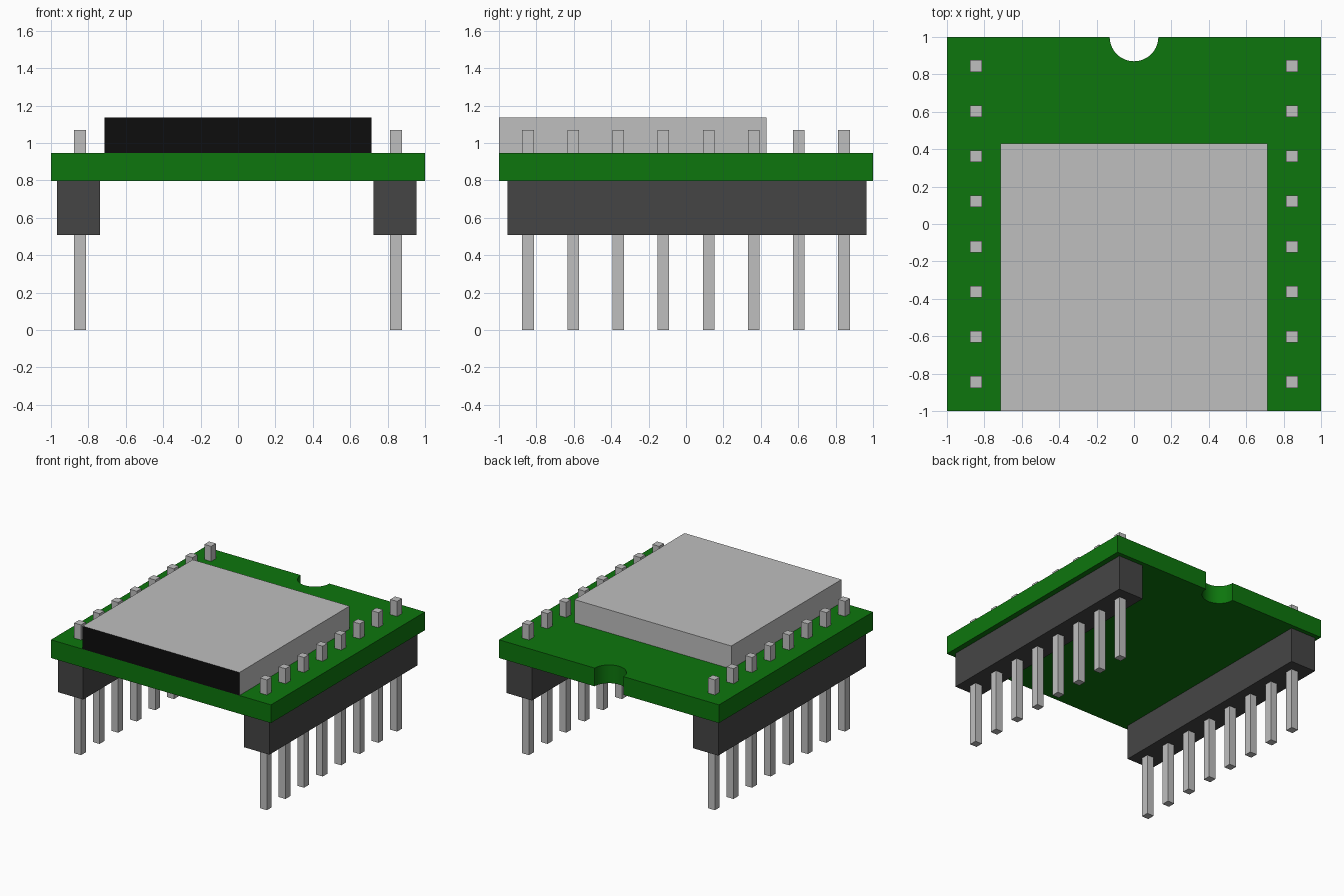
import bpy
import bmesh
import math

cube = bpy.data.objects.get("Cube")
if cube:
    bpy.data.objects.remove(cube, do_unlink=True)


def material(name, rgb):
    mat = bpy.data.materials.new(name)
    mat.use_nodes = True
    colour = (*rgb, 1.0)
    mat.diffuse_color = colour
    mat.node_tree.nodes["Principled BSDF"].inputs["Base Color"].default_value = colour
    return mat


GREEN = material("board green", (0.004, 0.181, 0.004))
SILVER = material("silver metal", (0.52, 0.52, 0.52))
BLACK = material("black", (0.004, 0.004, 0.004))
GREY = material("dark grey plastic", (0.06, 0.06, 0.06))


def finish(name, bm, *mats):
    bmesh.ops.recalc_face_normals(bm, faces=bm.faces)
    mesh = bpy.data.meshes.new(name)
    bm.to_mesh(mesh)
    bm.free()
    for mat in mats:
        mesh.materials.append(mat)
    obj = bpy.data.objects.new(name, mesh)
    bpy.context.collection.objects.link(obj)
    return obj


def box(name, low, high, mat):
    bm = bmesh.new()
    bmesh.ops.create_cube(bm, size=1)
    for v in bm.verts:
        v.co = [(a + b) / 2 + c * (b - a) for a, b, c in zip(low, high, v.co)]
    return finish(name, bm, mat)


# Circuit board: square outline with a half-round notch in the back edge
BOARD_LOW, BOARD_HIGH = 0.796, 0.946
NOTCH_RADIUS, NOTCH_STEPS = 0.13, 32
outline = [(-1, 1), (-1, -1), (1, -1), (1, 1)]
for i in range(NOTCH_STEPS + 1):
    a = -math.pi * i / NOTCH_STEPS
    outline.append((NOTCH_RADIUS * math.cos(a), 1 + NOTCH_RADIUS * math.sin(a)))
bm = bmesh.new()
base = bm.faces.new([bm.verts.new((x, y, BOARD_LOW)) for x, y in outline])
top = bmesh.ops.extrude_face_region(bm, geom=[base])["geom"]
for v in top:
    if isinstance(v, bmesh.types.BMVert):
        v.co.z = BOARD_HIGH
board = finish("circuit_board", bm, GREEN)
# Smooth only the notch wall
bpy.context.view_layer.objects.active = board
board.select_set(True)
bpy.ops.object.shade_smooth_by_angle(angle=math.radians(30))
board.select_set(False)

# Metal module on the board, with a black front face
module = box("module_housing", (-0.713, -1, BOARD_HIGH), (0.713, 0.43, 1.135), SILVER)
module.data.materials.append(BLACK)
for face in module.data.polygons:
    if face.normal.y < -0.9:
        face.material_index = 1

# Header strips below the board, each with a row of eight square pins
PIN_X, PIN_HALF, PIN_COUNT, PIN_END = 0.845, 0.031, 8, 0.845
for side, sign, x0, x1 in (("left", 1, 0.724, 0.954), ("right", -1, -0.969, -0.739)):
    box(f"header_strip_{side}", (x0, -0.955, 0.507), (x1, 0.965, BOARD_LOW), GREY)
    for i in range(PIN_COUNT):
        x = sign * PIN_X
        y = -PIN_END + 2 * PIN_END * i / (PIN_COUNT - 1)
        box(f"pin_{side}_{i + 1}", (x - PIN_HALF, y - PIN_HALF, 0),
            (x + PIN_HALF, y + PIN_HALF, 1.07), SILVER)
